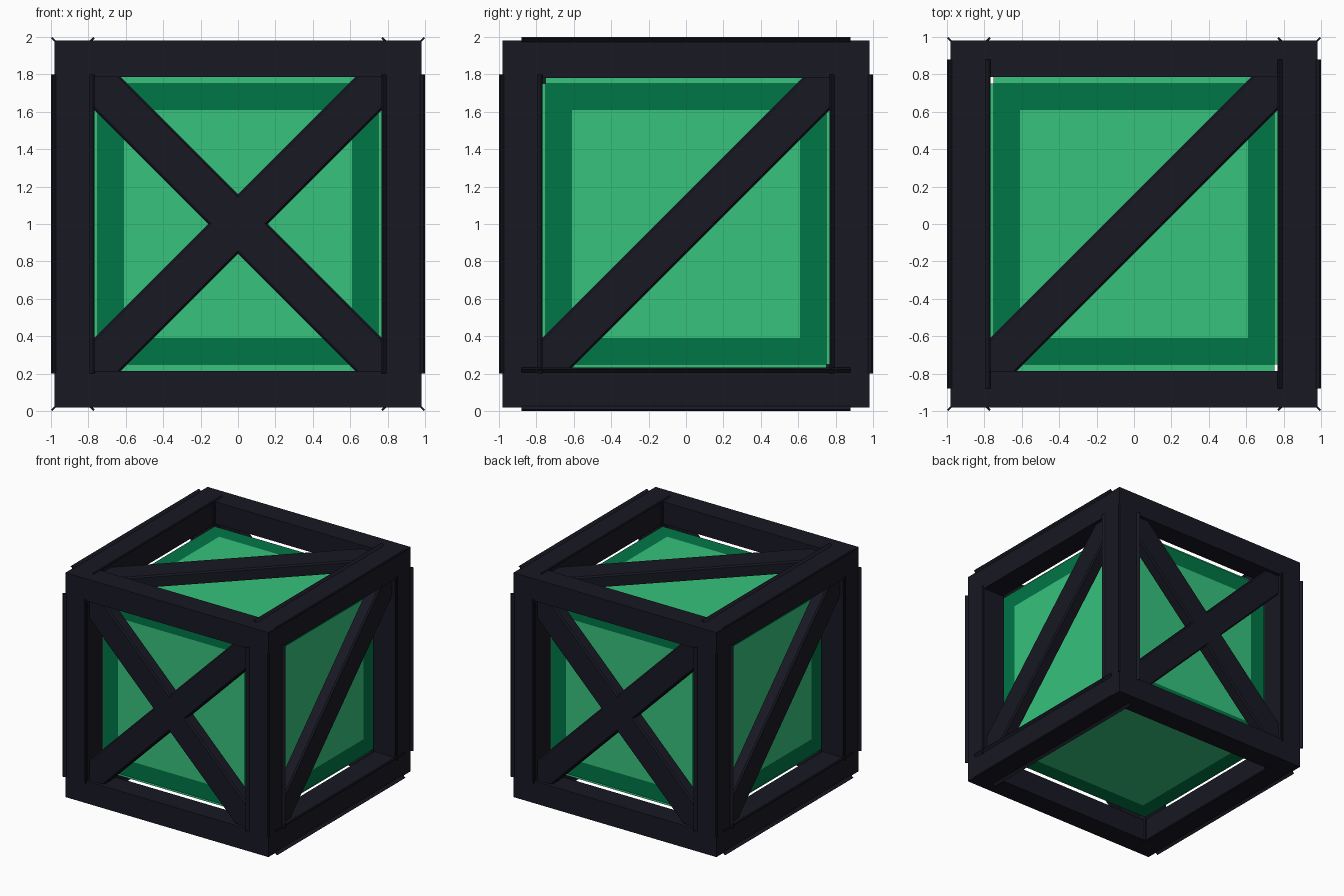
import bpy, bmesh, math
from mathutils import Vector, Matrix

cube = bpy.data.objects.get("Cube")
if cube:
    bpy.data.objects.remove(cube, do_unlink=True)


def make_material(name, rgb):
    mat = bpy.data.materials.new(name)
    mat.use_nodes = True
    mat.diffuse_color = (*rgb, 1)
    mat.node_tree.nodes["Principled BSDF"].inputs["Base Color"].default_value = (*rgb, 1)
    return mat


FRAME = make_material("dark frame", (0.009, 0.009, 0.017))
LIGHT = make_material("light green", (0.037, 0.54, 0.205))
DARK = make_material("dark green", (0.0, 0.18, 0.061))


def finish(name, bm, *mats):
    """Turn a bmesh into an object, lifted so the crate stands on the floor."""
    bmesh.ops.recalc_face_normals(bm, faces=bm.faces)
    mesh = bpy.data.meshes.new(name)
    bm.to_mesh(mesh)
    bm.free()
    for mat in mats:
        mesh.materials.append(mat)
    obj = bpy.data.objects.new(name, mesh)
    obj.location.z = 1
    bpy.context.collection.objects.link(obj)


def add_prism(bm, profile, half, axis):
    """Extrude a 2D profile both ways along one world axis."""
    rings = []
    for w in (-half, half):
        ring = []
        for u, v in profile:
            p = Vector((0, 0, 0))
            p[axis], p[(axis + 1) % 3], p[(axis + 2) % 3] = w, u, v
            ring.append(bm.verts.new(p))
        rings.append(ring)
    low, high = rings
    bm.faces.new(low)
    bm.faces.new(high)
    for i in range(len(low)):
        j = (i + 1) % len(low)
        bm.faces.new((low[i], low[j], high[j], high[i]))


SQUARE = ((-1, -1), (1, -1), (1, 1), (-1, 1))
EDGE, OUTER = 0.787, 0.98
LONG, THIN = 0.016, 0.004


def blade(u, v, direction):
    """Slim diagonal strip profile centred on a beam corner."""
    return [(u + a * LONG + b * THIN, v + (a * LONG - b * THIN) * direction)
            for a, b in SQUARE]


# Twelve square edge beams; upright and front-to-back ones carry corner strips
for axis, label, inner, strip_half in ((0, "cross", EDGE, 0), (1, "depth", 0.78, 0.88),
                                       (2, "upright", 0.77, 0.8)):
    mid, half = (inner + OUTER) / 2, (OUTER - inner) / 2
    for su in (-1, 1):
        for sv in (-1, 1):
            bm = bmesh.new()
            add_prism(bm, [(su * mid + a * half, sv * mid + b * half) for a, b in SQUARE],
                      OUTER, axis)
            if strip_half:
                corners = [(OUTER, OUTER, 1), (EDGE, OUTER, -1), (OUTER, EDGE, -1)]
                if axis == 1 and su > 0:
                    corners.pop(1)  # upper beams are plain on their lower outside edge
                for u, v, d in corners:
                    strip = [(su * a, sv * b) for a, b in blade(u, v, d)]
                    add_prism(bm, strip, strip_half, axis)
            finish(f"{label}_beam", bm, FRAME)

# Rotations that carry the top side to each of the six sides
SIDES = {
    "top": Matrix.Identity(3),
    "bottom": Matrix.Rotation(math.pi, 3, "X"),
    "front": Matrix.Rotation(math.pi / 2, 3, "X"),
    "back": Matrix.Rotation(-math.pi / 2, 3, "X"),
    "left": Matrix.Rotation(math.pi / 2, 3, "Z") @ Matrix.Rotation(math.pi / 2, 3, "X"),
    "right": Matrix.Rotation(-math.pi / 2, 3, "Z") @ Matrix.Rotation(math.pi / 2, 3, "X"),
}
CORE, FACE = 0.75, 0.785

# Inner box with a raised panel on every side, each with a dark border
bm = bmesh.new()
bmesh.ops.create_cube(bm, size=2 * CORE)
finish("inner_box", bm, LIGHT)
for side, turn in SIDES.items():
    bm = bmesh.new()
    add_prism(bm, [(x * CORE, y * CORE) for x, y in SQUARE], (FACE - CORE) / 2, 2)
    bmesh.ops.translate(bm, verts=bm.verts, vec=(0, 0, (FACE + CORE) / 2))
    bmesh.ops.recalc_face_normals(bm, faces=bm.faces)
    outer = max(bm.faces, key=lambda f: f.calc_center_median().z)
    inset = bmesh.ops.inset_region(bm, faces=[outer], thickness=0.14, use_even_offset=True)
    for border in inset["faces"]:
        border.material_index = 1
    bmesh.ops.transform(bm, verts=bm.verts, matrix=turn.to_4x4())
    finish(f"{side}_panel", bm, LIGHT, DARK)

# Diagonal braces: single on top and the two flanks, crossed on front and back
W, LOW, HIGH, BEVEL = 0.113, 0.85, 0.95, 0.012
BRACE = [(-W, LOW), (W, LOW), (W, HIGH - BEVEL), (W - BEVEL, HIGH),
         (BEVEL - W, HIGH), (-W, HIGH - BEVEL)]
for side, angles in (("top", [45]), ("front", [45, -45]), ("back", [45, -45]),
                     ("left", [45]), ("right", [45])):
    for angle in angles:
        bm = bmesh.new()
        add_prism(bm, BRACE, 1.19, 0)
        spin = Matrix.Rotation(math.radians(angle), 3, "Z")
        bmesh.ops.transform(bm, verts=bm.verts, matrix=(SIDES[side] @ spin).to_4x4())
        finish(f"{side}_brace", bm, FRAME)
